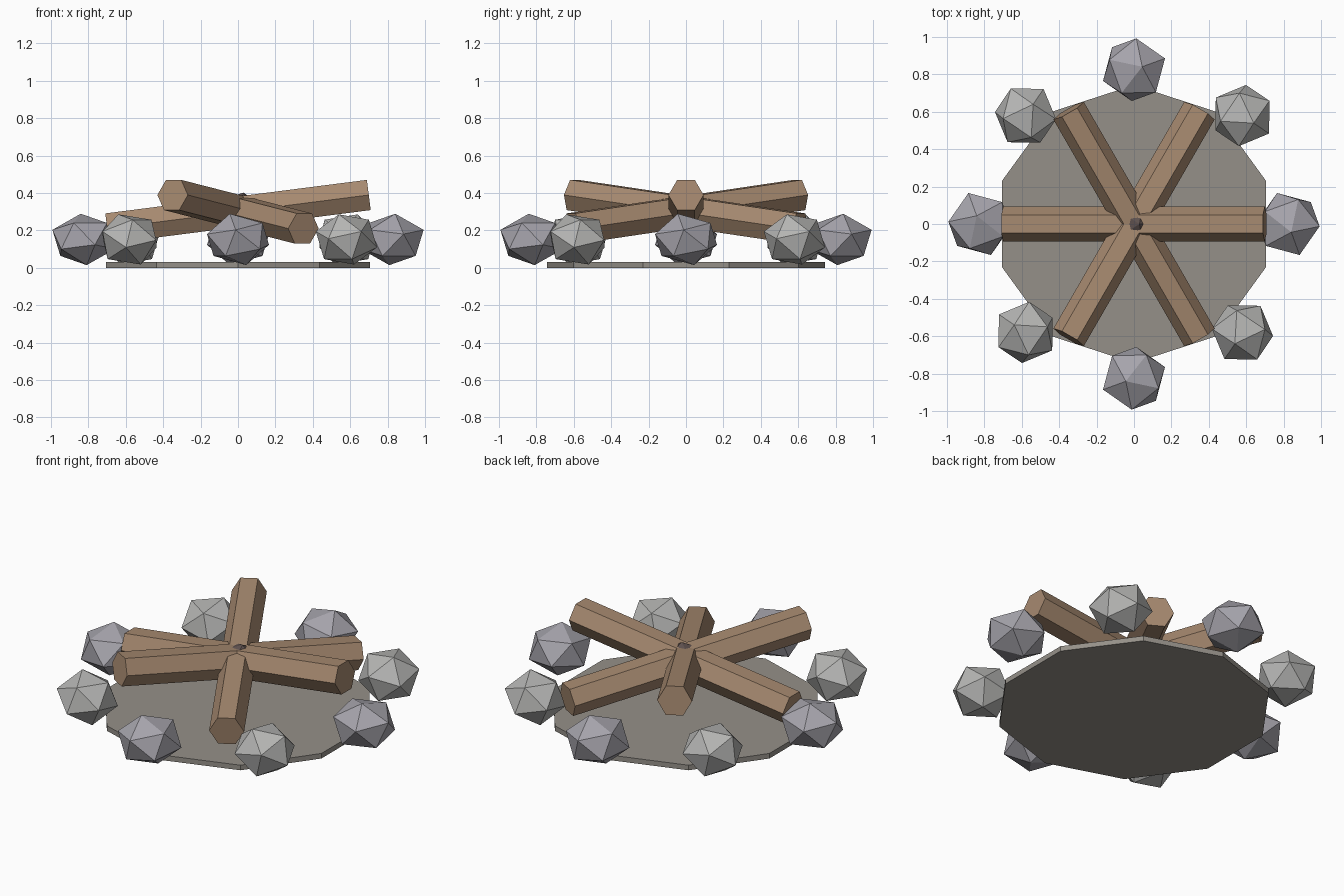
import bpy, bmesh
from math import radians, cos, sin
from mathutils import Matrix

if "Cube" in bpy.data.objects:
    bpy.data.objects.remove(bpy.data.objects["Cube"])


def material(name, rgb):
    m = bpy.data.materials.new(name)
    m.diffuse_color = (*rgb, 1)
    m.use_nodes = True
    m.node_tree.nodes["Principled BSDF"].inputs["Base Color"].default_value = m.diffuse_color
    return m


def add_object(name, bm, mat):
    mesh = bpy.data.meshes.new(name)
    bm.to_mesh(mesh)
    bm.free()
    mesh.materials.append(mat)
    ob = bpy.data.objects.new(name, mesh)
    bpy.context.collection.objects.link(ob)
    return ob


def prism(name, sides, radius, depth, matrix, mat):
    bm = bmesh.new()
    bmesh.ops.create_cone(bm, cap_ends=True, segments=sides, radius1=radius,
                          radius2=radius, depth=depth, matrix=matrix)
    return add_object(name, bm, mat)


def rock(name, radius, matrix, mat):
    bm = bmesh.new()
    bmesh.ops.create_icosphere(bm, subdivisions=1, radius=radius, matrix=matrix)
    return add_object(name, bm, mat)


def rot(deg, axis):
    return Matrix.Rotation(radians(deg), 4, axis)


move = Matrix.Translation
ash = material("ash", (0.30, 0.28, 0.25))
wood = material("wood", (0.38, 0.25, 0.16))
char = material("char", (0.11, 0.08, 0.075))
stone_dark = material("stone_dark", (0.38, 0.37, 0.41))
stone_light = material("stone_light", (0.46, 0.46, 0.45))

# Ten-sided ash bed
prism("ash_bed", 10, 0.743, 0.03, move((0, 0, 0.015)), ash)

# Three tilted logs crossing in the middle
for i in range(3):
    prism(f"log_{i + 1}", 6, 0.094, 1.41,
          move((0, 0, 0.30)) @ rot(120 * i, 'Z') @ rot(-7.3, 'Y') @ rot(90, 'Y'), wood)

# Charred lump at the crossing
rock("charred_core", 0.14,
     move((0, 0, 0.30)) @ Matrix.Diagonal((1, 1, 0.75, 1)) @ rot(12, 'Y'), char)

# Ring of eight stones, two alternating kinds
for i in range(8):
    a = 45 * i
    odd = i % 2
    dist, size, squash, tilt, turn, mat = (
        (0.82, 0.172, 0.86, 25, 281, stone_light) if odd else
        (0.825, 0.18, 0.79, 15, 290, stone_dark))
    pos = (dist * cos(radians(a)), dist * sin(radians(a)), 0.152)
    rock(f"ring_stone_{i + 1}", size,
         move(pos) @ rot(a + turn, 'Z') @ Matrix.Diagonal((1, 1, squash, 1)) @ rot(tilt, 'Y'),
         mat)
